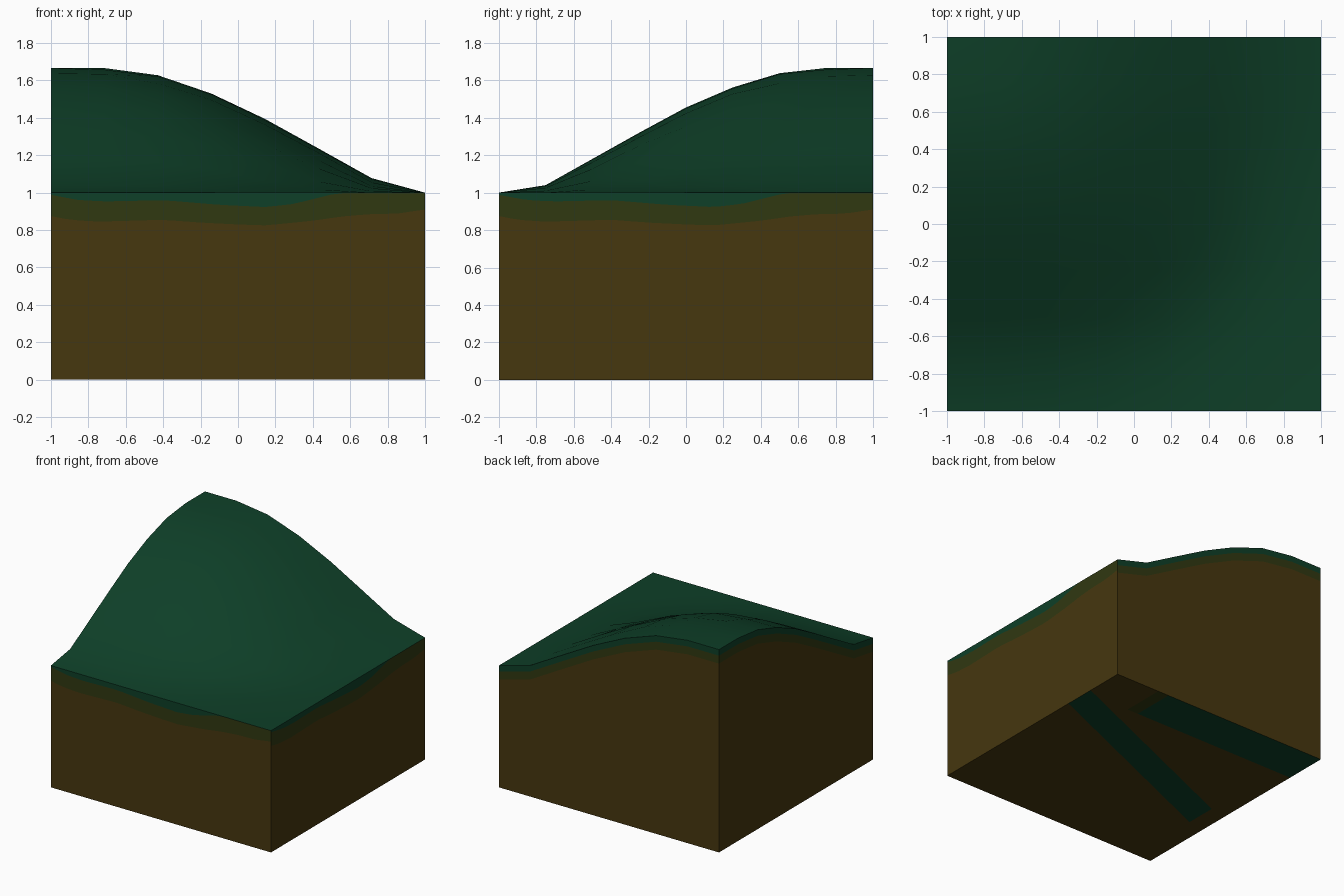
import bpy, bmesh
from mathutils import Vector

if "Cube" in bpy.data.objects:
    bpy.data.objects.remove(bpy.data.objects["Cube"])

NX, NY, SUB = 7, 8, 4


def material(name, color):
    m = bpy.data.materials.new(name)
    m.diffuse_color = (*color, 1)
    m.use_nodes = True
    m.node_tree.nodes["Principled BSDF"].inputs["Base Color"].default_value = m.diffuse_color
    return m


MATS = [material("brown_soil", (0.061, 0.038, 0.0046)),
        material("olive_soil", (0.030, 0.040, 0.0056)),
        material("green_grass", (0.0044, 0.050, 0.021))]
SOIL, OLIVE, GRASS = 0, 1, 2


def lerp(table, t):
    """Linear lookup in a list of (position, value) pairs."""
    for (a, va), (b, vb) in zip(table, table[1:]):
        if t <= b:
            return va + (vb - va) * max(0, t - a) / (b - a)
    return table[-1][1]


# Hill height by distance from the back left corner
HILL = [(0, 1.666), (0.27, 1.666), (0.5, 1.64), (0.58, 1.626), (0.75, 1.562),
        (0.86, 1.53), (1.0, 1.455), (1.14, 1.395), (1.25, 1.32), (1.43, 1.235),
        (1.5, 1.18), (1.71, 1.08), (1.75, 1.04), (1.9, 1.015), (2.0, 1.0)]
EDGE_X = [(0, 1.666), (0.286, 1.666), (0.571, 1.628), (0.857, 1.53), (1.143, 1.395),
          (1.429, 1.237), (1.714, 1.078), (2, 1)]
EDGE_Y = [(0, 1.666), (0.25, 1.666), (0.5, 1.638), (0.75, 1.562), (1, 1.455),
          (1.25, 1.32), (1.5, 1.18), (1.75, 1.04), (2, 1)]


def height(x, y):
    u, v = max(0, 1 + x), max(0, 1 - y)
    if v < 1e-5:
        return lerp(EDGE_X, u)
    if u < 1e-5:
        return lerp(EDGE_Y, v)
    return lerp(HILL, (u ** 2.75 + v ** 2.75) ** (1 / 2.75))


# Wavy colour bands on the low front and right sides
BROWN_TOP = [(-1, .875), (-.9, .855), (-.75, .845), (-.4, .855), (-.2, .84), (0, .83),
             (.15, .825), (.4, .85), (.55, .872), (.7, .885), (.85, .888), (1, .91)]
OLIVE_TOP = [(-1, .988), (-.85, .96), (-.7, .953), (-.4, .96), (-.1, .935),
             (.15, .923), (.3, .94), (.5, .99), (.56, .999), (1, .999)]


def finish(bm, name, smooth=False):
    bmesh.ops.remove_doubles(bm, verts=bm.verts, dist=1e-5)
    for f in bm.faces:
        f.smooth = smooth
    me = bpy.data.meshes.new(name)
    bm.to_mesh(me)
    bm.free()
    for m in MATS:
        me.materials.append(m)
    ob = bpy.data.objects.new(name, me)
    bpy.context.collection.objects.link(ob)


def sheet(bm, rows, mats):
    """Quads between successive rows of points, one material per strip."""
    vs = [[bm.verts.new(p) for p in row] for row in rows]
    for a, b, m in zip(vs, vs[1:], mats):
        for i in range(len(a) - 1):
            bm.faces.new((a[i], a[i + 1], b[i + 1], b[i])).material_index = m


# Grass hill surface
bm = bmesh.new()
xs = [-1 + 2 * i / NX for i in range(NX + 1)]
ys = [-1 + 2 * j / NY for j in range(NY + 1)]
sheet(bm, [[(x, y, height(x, y)) for x in xs] for y in ys], [GRASS] * NY)
finish(bm, "grass_hill", smooth=True)


# Side walls with soil, olive and grass bands
def wall(name, start, end, n, low):
    a, b = Vector(start), Vector(end)
    rows = [[], [], [], []]
    for i in range(n * SUB + 1):
        p = a.lerp(b, i / (n * SUB))
        top = height(p.x, p.y)
        if low:
            t = p.x if abs(a.x - b.x) > 1 else p.y
            bands = (0, lerp(BROWN_TOP, t), lerp(OLIVE_TOP, t), top)
        else:
            bands = (0, top - 0.115, top - 0.05, top)
        for row, z in zip(rows, bands):
            row.append((p.x, p.y, z))
    bm = bmesh.new()
    sheet(bm, rows, [SOIL, OLIVE, GRASS])
    finish(bm, name)


wall("front_wall", (-1, -1), (1, -1), NX, True)
wall("right_wall", (1, -1), (1, 1), NY, True)
wall("back_wall", (1, 1), (-1, 1), NX, False)
wall("left_wall", (-1, 1), (-1, -1), NY, False)

# Underside with two green strips
bm = bmesh.new()
sheet(bm, [[(-1, 1, 0), (1, 1, 0)], [(-1, -1, 0), (1, -1, 0)]], [SOIL])
normal = Vector((-0.39, 0.92, 0)).normalized()
mid = Vector((0.12, 0.18, 0))
cuts = [(mid + normal * 0.12, normal), (mid - normal * 0.12, normal),
        (Vector((-0.85, 0, 0)), Vector((1, 0, 0))),
        (Vector((0.5, 0, 0)), Vector((1, 0, 0))),
        (Vector((0.6, 0, 0)), Vector((1, 0, 0))),
        (Vector((0, 0.64, 0)), Vector((0, 1, 0)))]
for co, no in cuts:
    bmesh.ops.bisect_plane(bm, geom=bm.verts[:] + bm.edges[:] + bm.faces[:],
                           plane_co=co, plane_no=no)
for f in bm.faces:
    c = f.calc_center_median()
    diagonal = abs((c - mid).dot(normal)) < 0.12 and c.x > -0.85
    if diagonal or (c.y > 0.64 and c.x < 0.5):
        f.material_index = GRASS
    elif c.y > 0.64 and c.x < 0.6:
        f.material_index = OLIVE
finish(bm, "underside")
